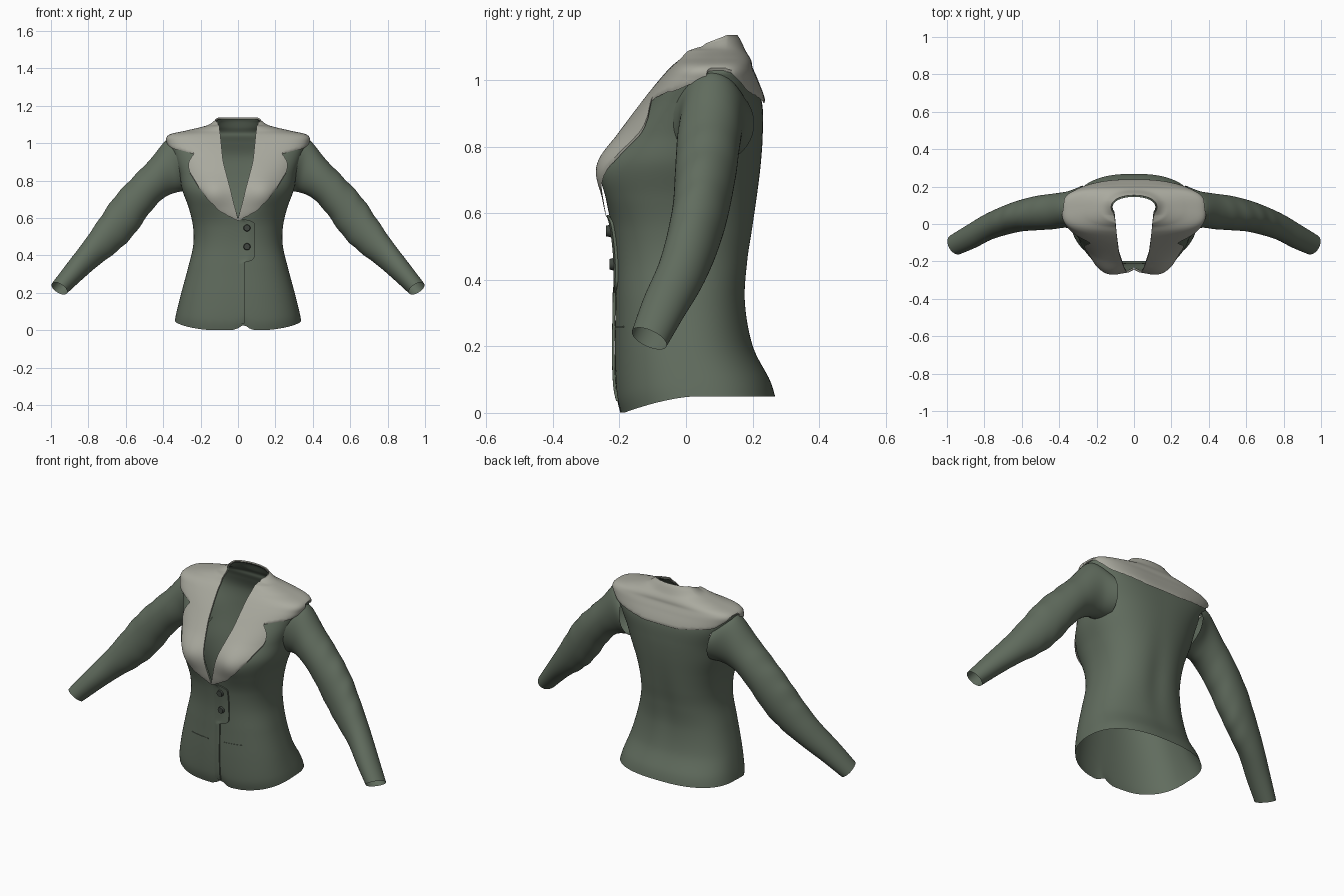
import bpy, bmesh, math
from mathutils import Vector, Matrix
from mathutils.bvhtree import BVHTree

if "Cube" in bpy.data.objects:
    bpy.data.objects.remove(bpy.data.objects["Cube"])


def material(name, rgb):
    m = bpy.data.materials.new(name)
    m.diffuse_color = (*rgb, 1)
    m.use_nodes = True
    m.node_tree.nodes["Principled BSDF"].inputs["Base Color"].default_value = m.diffuse_color
    return m


GREEN = material("moss green cloth", (0.12, 0.152, 0.113))
GREY = material("pale grey collar", (0.40, 0.40, 0.345))
DARK = material("dark button", (0.05, 0.06, 0.05))


def finish(bm, name, mat):
    me = bpy.data.meshes.new(name)
    bm.to_mesh(me)
    me.materials.append(mat)
    me.polygons.foreach_set("use_smooth", [True] * len(me.polygons))
    me.set_sharp_from_angle(angle=math.radians(45))
    ob = bpy.data.objects.new(name, me)
    bpy.context.collection.objects.link(ob)
    return ob


def spline(rows, t):
    """Catmull-Rom through rows, t from 0 to 1."""
    k = t * (len(rows) - 1)
    i = min(int(k), len(rows) - 2)
    f = k - i
    p = [rows[max(0, min(len(rows) - 1, i + d))] for d in (-1, 0, 1, 2)]
    return [0.5 * (2 * b + (c - a) * f + (2 * a - 5 * b + 4 * c - d) * f * f
                   + (3 * b - a - 3 * c + d) * f ** 3) for a, b, c, d in zip(*p)]


def lerp(table, z):
    if z <= table[0][0]:
        return table[0][1]
    for (a, u), (b, v) in zip(table, table[1:]):
        if z <= b:
            return u + (v - u) * (z - a) / (b - a)
    return table[-1][1]


def grid(rows):
    bm = bmesh.new()
    vs = [[bm.verts.new(p) for p in r] for r in rows]
    for a, b in zip(vs, vs[1:]):
        for j in range(len(a) - 1):
            bm.faces.new((a[j], a[j + 1], b[j + 1], b[j]))
    return bm


def rim(bm, shift, skip=lambda e: False):
    """Give an open patch a turned-in edge."""
    edges = [e for e in bm.edges if e.is_boundary and not skip(e)]
    new = bmesh.ops.extrude_edge_only(bm, edges=edges)["geom"]
    for v in [g for g in new if isinstance(g, bmesh.types.BMVert)]:
        v.co += shift(v)


def depth_in(tree, p):
    """How far p lies behind the nearest surface."""
    loc, nrm, _, _ = tree.find_nearest(p)
    return (loc - p).dot(nrm)


# Torso: z, half width, front y, back y, squareness
LEVELS = [
    (0.05, 0.338, -0.198, 0.268, 2.5),
    (0.10, 0.328, -0.210, 0.252, 2.5),
    (0.20, 0.303, -0.214, 0.203, 2.4),
    (0.33, 0.268, -0.212, 0.182, 2.4),
    (0.45, 0.240, -0.212, 0.190, 2.4),
    (0.55, 0.240, -0.222, 0.204, 2.4),
    (0.65, 0.262, -0.240, 0.216, 2.4),
    (0.75, 0.298, -0.240, 0.226, 2.4),
    (0.84, 0.315, -0.190, 0.231, 2.5),
    (0.93, 0.346, -0.125, 0.229, 2.7),
    (1.00, 0.370, -0.068, 0.205, 3.1),
    (1.035, 0.364, -0.036, 0.190, 3.2),
    (1.058, 0.270, -0.010, 0.185, 2.8),
    (1.083, 0.170, 0.005, 0.170, 2.4),
    (1.115, 0.124, 0.022, 0.155, 2.2),
    (1.130, 0.114, 0.035, 0.145, 2.1),
]
OPENING = [(0.6, 0.0), (0.75, 0.043), (0.9, 0.08), (1.13, 0.104)]


def torso_ring(t, n=160):
    z, rx, yf, yb, sq = spline(LEVELS, t)
    h = lerp(OPENING, z)
    a0 = math.asin(min(0.98, (h / rx) ** (sq / 2)))
    yc = (yf + yb) / 2
    ring = []
    for j in range(n + 1):
        a = a0 + (2 * math.pi - 2 * a0) * j / n
        s, c = math.sin(a), math.cos(a)
        x = rx * math.copysign(abs(s) ** (2 / sq), s)
        y = yc - (yb - yf) / 2 * math.copysign(abs(c) ** (2 / sq), c)
        # the neckline falls toward the front
        zz = z - max(0, z - 1.08) * 0.7 * max(0, min(1, (0.12 - y) / 0.07))
        if c > 0:
            # bust fullness and dipping front hem
            y -= 0.030 * math.exp(-((abs(x) - 0.14) / 0.08) ** 2 - ((z - 0.73) / 0.09) ** 2)
            dip = 0.049 * min(1, 1.1 * c ** 1.3) - 0.026 * math.exp(-((x - 0.03) / 0.03) ** 2)
            zz -= dip * max(0, 1 - (z - 0.05) / 0.3)
        else:
            # shallow groove along the spine
            y -= 0.010 * math.exp(-(x / 0.06) ** 2) * math.exp(-((z - 0.45) / 0.2) ** 2)
        ring.append((x, y, zz))
    return ring


torso = grid([torso_ring(i / 140) for i in range(141)])
bmesh.ops.remove_doubles(torso, verts=torso.verts, dist=0.0003)
torso.normal_update()
surface = BVHTree.FromBMesh(torso)

# Collar and lapels: lifted copy of the upper shell
LAPEL = [(0.6, 0.015), (0.65, 0.1), (0.70, 0.15), (0.76, 0.2), (0.82, 0.24),
         (0.87, 0.26), (0.91, 0.256), (0.95, 0.228)]


def in_collar(p):
    x, y, z = abs(p.x), p.y, p.z
    if y > 0.07:
        return z > 0.935 + 0.45 * x * x + 0.5 * max(0, x - 0.3)
    if z > 0.948 + 0.30 * max(0, x - 0.24) + 0.5 * max(0, x - 0.34) * (y > -0.02):
        return True
    return 0.6 < z < 0.97 and x < lerp(LAPEL, z) and y < 0


collar = torso.copy()
bmesh.ops.delete(collar, geom=[f for f in collar.faces if not in_collar(f.calc_center_median())],
                 context='FACES')
for _ in range(3):
    moved = {}
    for v in collar.verts:
        near = [e.other_vert(v).co for e in v.link_edges if e.is_boundary]
        if len(near) == 2:
            moved[v] = v.co * 0.5 + (near[0] + near[1]) * 0.25
    for v, co in moved.items():
        v.co = co
collar.normal_update()
normals = [(v, v.normal.copy()) for v in collar.verts]
for v, nrm in normals:
    v.co += nrm * 0.011
rim(collar, lambda v: v.normal * -0.009)
finish(collar, "collar_and_lapels", GREY)

# Sleeves: top x,z / bottom x,z / front y, back y / slant
SLEEVE = [
    (0.300, 0.995, 0.255, 0.745, -0.070, 0.205, 0.0),
    (0.374, 1.022, 0.325, 0.738, -0.022, 0.176, 0.0),
    (0.470, 0.912, 0.400, 0.705, -0.028, 0.162, 0.0),
    (0.560, 0.820, 0.475, 0.625, -0.033, 0.150, 0.05),
    (0.660, 0.712, 0.562, 0.505, -0.040, 0.125, 0.12),
    (0.740, 0.597, 0.650, 0.420, -0.058, 0.092, 0.2),
    (0.820, 0.480, 0.745, 0.348, -0.085, 0.050, 0.3),
    (0.910, 0.362, 0.830, 0.275, -0.128, -0.005, 0.4),
    (0.995, 0.250, 0.915, 0.197, -0.163, -0.058, 0.46),
]


def sleeve_ring(t, side, n=48):
    tx, tz, bx, bz, yf, yb, sl = spline(SLEEVE, t)
    ring = []
    for j in range(n + 1):
        a = -side * 2 * math.pi * j / n
        c, s = math.cos(a) / 2, math.sin(a) / 2
        v = s * (yb - yf)
        # soft elbow creases
        w = 1 + 0.02 * math.sin(t * 60 + 2 * math.sin(a)) * math.exp(-((t - 0.5) / 0.2) ** 2)
        x = (tx + bx) / 2 + w * c * (tx - bx) + 0.58 * sl * v
        z = (tz + bz) / 2 + w * c * (tz - bz) - 0.81 * sl * v
        ring.append((side * x, (yf + yb) / 2 + v, z))
    return ring


for side, name in ((1, "left_sleeve"), (-1, "right_sleeve")):
    bm = grid([sleeve_ring(i / 72, side) for i in range(73)])
    bmesh.ops.remove_doubles(bm, verts=bm.verts, dist=0.0003)
    bmesh.ops.recalc_face_normals(bm, faces=bm.faces)
    tube = BVHTree.FromBMesh(bm)
    # open the armhole and trim the sleeve head inside the torso
    hole = [f for f in torso.faces if f.calc_center_median().x * side > 0.28
            and 0.72 < f.calc_center_median().z < 1.02
            and depth_in(tube, f.calc_center_median()) > 0.008]
    inner = [f for f in bm.faces if abs(f.calc_center_median().x) < 0.42
             and depth_in(surface, f.calc_center_median()) > 0.012]
    bmesh.ops.delete(torso, geom=hole, context='FACES')
    bmesh.ops.delete(bm, geom=inner, context='FACES')
    finish(bm, name, GREEN)
finish(torso, "jacket_body", GREEN)


def front_y(x, z):
    hit = surface.ray_cast(Vector((x, -1, z)), Vector((0, 1, 0)))[0]
    return hit.y if hit and hit.y < 0 else -0.2


def patch(name, left, right, z0, z1, lift, nx=8, nz=60, taper=False):
    """Thin plate that follows the jacket front."""
    rows = []
    for i in range(nz + 1):
        z = z0 + (z1 - z0) * i / nz
        row = []
        for j in range(nx + 1):
            x = left + (right(z) - left) * j / nx
            up = lift * max(0.08, min(1, j / 5)) if taper else lift
            row.append((x, front_y(x, z) - up, z))
        rows.append(row)
    bm = grid(rows)
    rim(bm, lambda v: Vector((0, lift * 0.9, 0)),
        lambda e: taper and min(v.co.x for v in e.verts) < left + 0.02)
    finish(bm, name, GREEN)


# Overlapping button placket with a wider tab at the waist
def placket_edge(z):
    if z < 0.365:
        return 0.036
    if z < 0.40:
        return 0.045 + 0.045 * math.sqrt(1 - ((0.40 - z) / 0.035) ** 2)
    return 0.09 - 0.06 * max(0, (z - 0.57) / 0.025) ** 2


patch("front_placket", 0.0, placket_edge, 0.036, 0.595, 0.009, taper=True)

# Pocket slits
patch("right_pocket_slit", -0.16, lambda z: -0.04, 0.254, 0.259, 0.003, 12, 2)
patch("left_pocket_slit", 0.06, lambda z: 0.17, 0.257, 0.262, 0.003, 12, 2)

# Buttons
for i, z in enumerate((0.547, 0.447)):
    bm = bmesh.new()
    place = Matrix.Translation((0.048, front_y(0.048, z) - 0.013, z)) @ Matrix.Rotation(math.pi / 2, 4, 'X')
    bmesh.ops.create_cone(bm, cap_ends=True, segments=24, radius1=0.019, radius2=0.016,
                          depth=0.014, matrix=place)
    finish(bm, "button_%d" % (i + 1), DARK)
